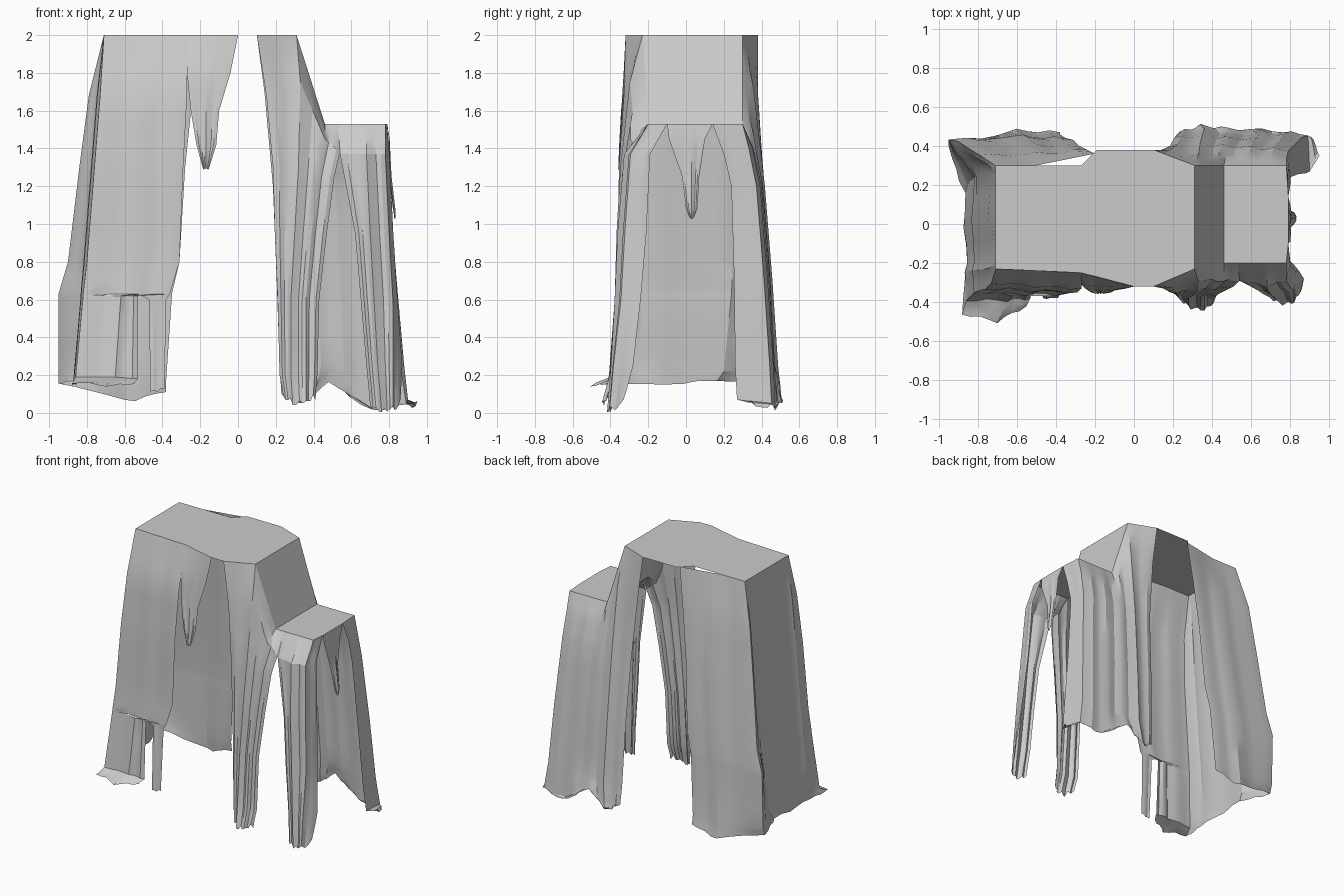
import bpy, bmesh, math, random
from mathutils import Vector

random.seed(4)
CENTRE = Vector((0, 0.03, 0))


def finish(bm, name, facing):
    """Turn the sheet outward, store it as an object and smooth soft folds."""
    bm.normal_update()
    if sum(f.normal.dot(facing(f)) * f.calc_area() for f in bm.faces) < 0:
        bmesh.ops.reverse_faces(bm, faces=bm.faces[:])
    mesh = bpy.data.meshes.new(name)
    bm.to_mesh(mesh)
    bm.free()
    obj = bpy.data.objects.new(name, mesh)
    bpy.context.collection.objects.link(obj)
    bpy.ops.object.select_all(action='DESELECT')
    obj.select_set(True)
    bpy.context.view_layer.objects.active = obj
    bpy.ops.object.shade_smooth_by_angle(angle=math.radians(25))
    return obj


def row(z, *xy):
    """One level cross-section of a hanging cloth panel."""
    return [Vector((x, y, z)) for x, y in xy]


def pts(*xyz):
    """One uneven cross-section."""
    return [Vector(p) for p in xyz]


def drape(name, rows, fold=0.008, jag=0.02, nu=4, nv=3):
    """Loft cross-sections into a hanging panel with folds and a ragged hem."""
    bm = bmesh.new()
    nc, nr = (len(rows[0]) - 1) * nu, (len(rows) - 1) * nv
    grid = []
    for j in range(nr + 1):
        r = min(j // nv, len(rows) - 2)
        v = j / nv - r
        line = []
        for i in range(nc + 1):
            c = min(i // nu, len(rows[0]) - 2)
            u = i / nu - c
            p = rows[r][c].lerp(rows[r][c + 1], u).lerp(
                rows[r + 1][c].lerp(rows[r + 1][c + 1], u), v)
            # vertical folds grow towards the hem
            out = Vector((0, 1 if p.y > 0 else -1, 0))
            if abs(p.x) > 0.7 and abs(p.y) < 0.25:
                out = Vector((math.copysign(1, p.x), 0, 0))
            if 0 < i < nc:
                p = p + out * fold * math.sin(i * 1.9) * min(1, j / nv)
            if j == nr:
                p.z += random.uniform(-jag, jag)
            p.z = max(p.z, 0)
            line.append(bm.verts.new(p))
        grid.append(line)
    for a, b in zip(grid, grid[1:]):
        for i in range(nc):
            bm.faces.new((a[i], a[i + 1], b[i + 1], b[i]))

    def outward(f):
        d = f.calc_center_median() - CENTRE
        return Vector((d.x * 0.4, d.y, 0))
    return finish(bm, name, outward)


def sheet(name, polygons):
    """Flat stretched cloth areas."""
    bm = bmesh.new()
    for poly in polygons:
        bm.faces.new([bm.verts.new(p) for p in poly])
    bmesh.ops.remove_doubles(bm, verts=bm.verts[:], dist=0.001)
    return finish(bm, name, lambda f: Vector((0, 0, 1)))


# Stretched top with small overhanging lips, the slope and the lower shelf
top = [(-.71, -.23), (-.27, -.25), (0, -.32), (.1, -.32), (.31, -.23),
       (.31, .3), (.1, .38), (-.19, .38), (-.27, .3), (-.71, .3)]
sheet("stretched_top", [
    [(x, y, 2) for x, y in top],
    [(.31, -.23, 2), (.46, -.2, 1.53), (.46, .3, 1.53), (.31, .3, 2)],
    [(.46, -.2, 1.53), (.78, -.2, 1.53), (.79, -.1, 1.53),
     (.79, .14, 1.53), (.78, .3, 1.53), (.46, .3, 1.53)]])

# Large panel wrapping the front left, left end and back left
drape("left_wrap_panel", [
    row(2, (-.27, -.25), (-.5, -.23), (-.71, -.23), (-.71, -.2),
        (-.71, .25), (-.71, .3), (-.5, .3), (-.2, .36)),
    row(1.68, (-.27, -.33), (-.5, -.32), (-.73, -.30), (-.74, -.2),
        (-.74, .27), (-.79, .35), (-.5, .36), (-.24, .38)),
    row(1.3, (-.29, -.35), (-.52, -.34), (-.76, -.33), (-.77, -.2),
        (-.77, .27), (-.84, .38), (-.5, .40), (-.28, .40)),
    row(.8, (-.31, -.35), (-.53, -.35), (-.80, -.34), (-.81, -.2),
        (-.81, .25), (-.90, .42), (-.55, .44), (-.31, .43)),
    row(.63, (-.36, -.36), (-.55, -.36), (-.82, -.35), (-.825, -.2),
        (-.825, .24), (-.95, .43), (-.57, .45), (-.35, .44)),
    row(.62, (-.53, -.36), (-.62, -.36), (-.82, -.35), (-.825, -.2),
        (-.825, .24), (-.95, .43), (-.57, .45), (-.35, .44)),
    pts((-.53, -.38, .18), (-.65, -.39, .19), (-.86, -.39, .19), (-.86, -.2, .22),
        (-.86, .2, .22), (-.95, .42, .22), (-.6, .47, .15), (-.38, .46, .18)),
    pts((-.55, -.42, .16), (-.70, -.50, .15), (-.88, -.46, .15), (-.86, -.2, .16),
        (-.87, .16, .16), (-.95, .40, .16), (-.6, .48, .06), (-.38, .47, .11)),
], jag=.012)

# Narrow torn strip beside the front left panel
drape("torn_strip", [
    row(.63, (-.53, -.36), (-.36, -.36)),
    row(.60, (-.47, -.36), (-.38, -.36)),
    row(.12, (-.465, -.38), (-.39, -.38))], fold=.004, jag=.01)

# Short pointed flap at the front
drape("front_pointed_flap", [
    row(2, (-.27, -.25), (-.14, -.28), (0, -.32)),
    row(1.8, (-.27, -.31), (-.16, -.32), (-.04, -.33)),
    row(1.6, (-.25, -.33), (-.17, -.34), (-.10, -.34)),
    row(1.42, (-.22, -.35), (-.17, -.35), (-.115, -.35)),
    row(1.29, (-.185, -.355), (-.17, -.355), (-.155, -.355))],
    fold=.004, jag=.005)

# Inner front leg of cloth, hanging from the slope
drape("front_inner_leg", [
    pts((.1, -.32, 2), (.31, -.23, 2), (.46, -.2, 1.53), (.53, -.2, 1.53)),
    pts((.15, -.33, 1.68), (.33, -.29, 1.75), (.46, -.29, 1.45), (.54, -.29, 1.38)),
    pts((.185, -.35, 1.3), (.32, -.34, 1.3), (.42, -.33, 1.25), (.51, -.32, 1.25)),
    row(.95, (.195, -.35), (.3, -.36), (.39, -.35), (.47, -.34)),
    row(.6, (.21, -.36), (.28, -.37), (.36, -.37), (.43, -.36)),
    row(.2, (.22, -.37), (.28, -.40), (.36, -.40), (.42, -.37)),
    pts((.24, -.39, .09), (.29, -.43, .06), (.36, -.44, .06), (.41, -.40, .08))])

# Outer front leg of cloth, wrapping the right corner
drape("front_outer_leg", [
    row(1.53, (.53, -.2), (.68, -.2), (.78, -.2), (.79, -.1)),
    row(1.37, (.54, -.29), (.68, -.32), (.78, -.29), (.80, -.19)),
    row(.95, (.62, -.33), (.7, -.355), (.80, -.32), (.82, -.21)),
    row(.6, (.65, -.35), (.72, -.37), (.82, -.34), (.845, -.24)),
    row(.25, (.68, -.36), (.74, -.39), (.82, -.38), (.87, -.28)),
    pts((.70, -.38, .04), (.76, -.41, .01), (.82, -.40, .02), (.86, -.33, .06))])

# Short pointed flap on the right end
drape("right_pointed_flap", [
    row(1.53, (.79, -.1), (.79, .03), (.79, .14)),
    row(1.45, (.80, -.09), (.80, .03), (.80, .10)),
    row(1.25, (.80, -.02), (.81, .03), (.80, .07)),
    row(1.08, (.82, .0), (.83, .03), (.82, .06)),
    row(1.03, (.83, .02), (.83, .03), (.83, .04))], fold=.003, jag=.004)

# Wide back right panel, wrapping the right corner
drape("back_right_panel", [
    pts((.1, .38, 2), (.31, .3, 2), (.46, .3, 1.53), (.62, .3, 1.53),
        (.78, .3, 1.53), (.79, .14, 1.53)),
    pts((.14, .38, 1.7), (.33, .35, 1.72), (.47, .35, 1.4), (.63, .35, 1.4),
        (.78, .34, 1.4), (.80, .20, 1.37)),
    row(1.2, (.185, .40), (.34, .41), (.48, .40), (.64, .39), (.79, .38), (.80, .24)),
    row(.7, (.205, .44), (.35, .45), (.5, .44), (.67, .43), (.83, .42), (.84, .255)),
    row(.25, (.22, .46), (.36, .48), (.52, .46), (.69, .46), (.86, .45), (.88, .26)),
    pts((.23, .47, .10), (.34, .50, .06), (.48, .49, .17), (.70, .47, .03),
        (.89, .46, .05), (.90, .27, .07)),
    pts((.24, .47, .09), (.34, .505, .05), (.48, .49, .16), (.71, .48, .02),
        (.91, .45, .045), (.95, .35, .05))])
